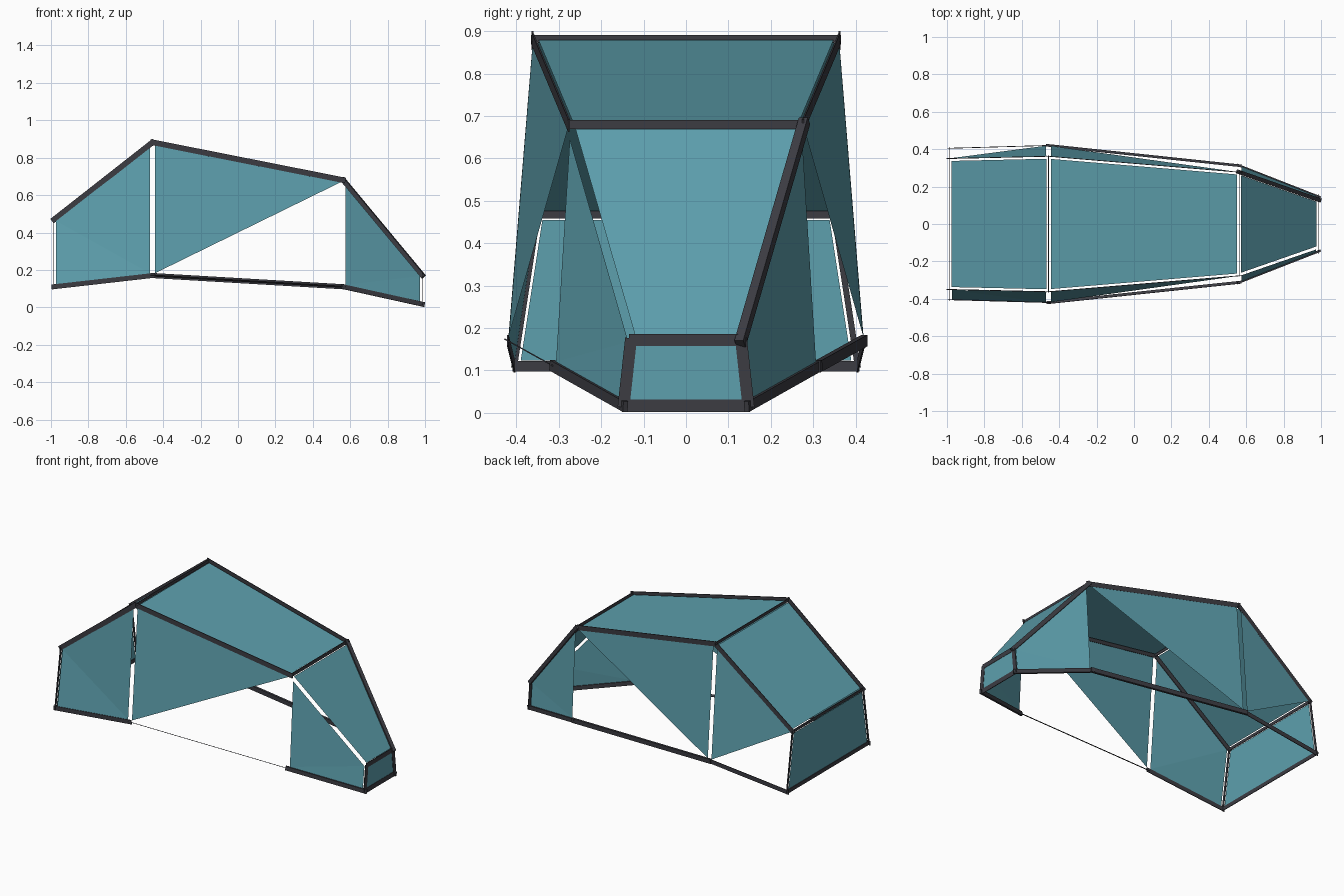
import bpy
from mathutils import Vector as V

if "Cube" in bpy.data.objects:
    bpy.data.objects.remove(bpy.data.objects["Cube"])


def material(name, rgb):
    m = bpy.data.materials.new(name)
    m.diffuse_color = (*rgb, 1)
    m.use_nodes = True
    m.node_tree.nodes["Principled BSDF"].inputs["Base Color"].default_value = m.diffuse_color
    return m


TEAL = material("teal panel", (0.11, 0.35, 0.42))
DARK = material("charcoal frame", (0.045, 0.045, 0.055))

# Stations from tail to nose: x, bottom half width, bottom z, top half width, top z
STATIONS = [(-0.985, 0.405, 0.11, 0.35, 0.468),
            (-0.457, 0.420, 0.17, 0.362, 0.882),
            (0.563, 0.312, 0.11, 0.277, 0.680),
            (0.985, 0.147, 0.017, 0.130, 0.172)]


def low(i, s):
    return V((STATIONS[i][0], s * STATIONS[i][1], STATIONS[i][2]))


def top(i, s):
    return V((STATIONS[i][0], s * STATIONS[i][3], STATIONS[i][4]))


def make(name, verts, faces, mat):
    me = bpy.data.meshes.new(name)
    me.from_pydata([tuple(v) for v in verts], [], faces)
    me.materials.append(mat)
    ob = bpy.data.objects.new(name, me)
    bpy.context.collection.objects.link(ob)
    return ob


def panel(name, corners, faces=((0, 1, 2), (0, 2, 3)), gap=0.013):
    """Thin sheet pulled in from its four edges; the diagonal runs 0-2."""
    pts = []
    for k in range(4):
        p = corners[k]
        u = (corners[k - 1] - p).normalized()
        v = (corners[(k + 1) % 4] - p).normalized()
        pts.append(p + (u + v) * gap / u.cross(v).length)
    make(name, pts, faces, TEAL)


def rail(name, a, b, width, thick, up=V((0, 0, 1)), extend=0.012):
    """Flat bar from a to b, with its width turned towards 'up'."""
    e = (b - a).normalized()
    w = (up - e * up.dot(e)).normalized()
    n = e.cross(w).normalized()
    a, b = a - e * extend, b + e * extend
    w, n = w * width / 2, n * thick / 2
    pts = [p + i * w + j * n for p in (a, b)
           for i, j in ((-1, -1), (1, -1), (1, 1), (-1, 1))]
    make(name, pts, [(3, 2, 1, 0), (4, 5, 6, 7)] +
         [(k, (k + 1) % 4, (k + 1) % 4 + 4, k + 4) for k in range(4)], DARK)


# Upper sheets, tail to nose, then the two end sheets
for i, name in enumerate(("rear_slope_panel", "roof_panel", "hood_panel")):
    panel(name, [top(i, -1), top(i + 1, -1), top(i + 1, 1), top(i, 1)])
for i, name in ((0, "tail_panel"), (3, "nose_panel")):
    panel(name, [low(i, -1), low(i, 1), top(i, 1), top(i, -1)])

# Side sheets; open corners leave some as a single triangle
for s, side in ((-1, "near"), (1, "far")):
    rear = [top(0, s), low(0, s), low(1, s), top(1, s)]
    panel(f"{side}_rear_side_panel", rear,
          ((0, 1, 2), (0, 2, 3)) if s < 0 else ((0, 2, 3),))
    panel(f"{side}_middle_side_panel",
          [low(1, s), low(2, s), top(2, s), top(1, s)], ((0, 2, 3),))
    panel(f"{side}_front_side_panel",
          [low(2, s), low(3, s), top(3, s), top(2, s)])

# Lengthwise rails
for s, side in ((-1, "near"), (1, "far")):
    for i, part in enumerate(("rear", "roof")):
        rail(f"{side}_{part}_top_rail", top(i, s), top(i + 1, s), 0.03, 0.004)
    rail(f"{side}_rear_bottom_rail", low(0, s), low(1, s), 0.026, 0.004)
    rail(f"{side}_front_bottom_rail", low(2, s), low(3, s), 0.025, 0.012)
rail("far_hood_rail", top(2, 1), top(3, 1), 0.024, 0.022)
rail("far_middle_bottom_rail", low(1, 1), low(2, 1), 0.027, 0.014)
rail("near_middle_bottom_rail", low(1, -1), low(2, -1), 0.016, 0.003,
     V((0, 0.87, -0.48)))

# Cross rails and end posts
for i, name, width in ((0, "tail", 0.018), (1, "roof_rear", 0.018),
                       (2, "roof_front", 0.022), (3, "nose", 0.028)):
    rail(f"{name}_top_cross_rail", top(i, -1), top(i, 1), width, 0.004, extend=0.004)
for i, name, width, post in ((0, "tail", 0.024, 0.014), (3, "nose", 0.03, 0.028)):
    rail(f"{name}_bottom_cross_rail", low(i, -1), low(i, 1), width, 0.004, extend=0.004)
    for s, side in ((-1, "near"), (1, "far")):
        rail(f"{side}_{name}_post", low(i, s), top(i, s), post, 0.004,
             V((0, 1, 0)), 0.004)
